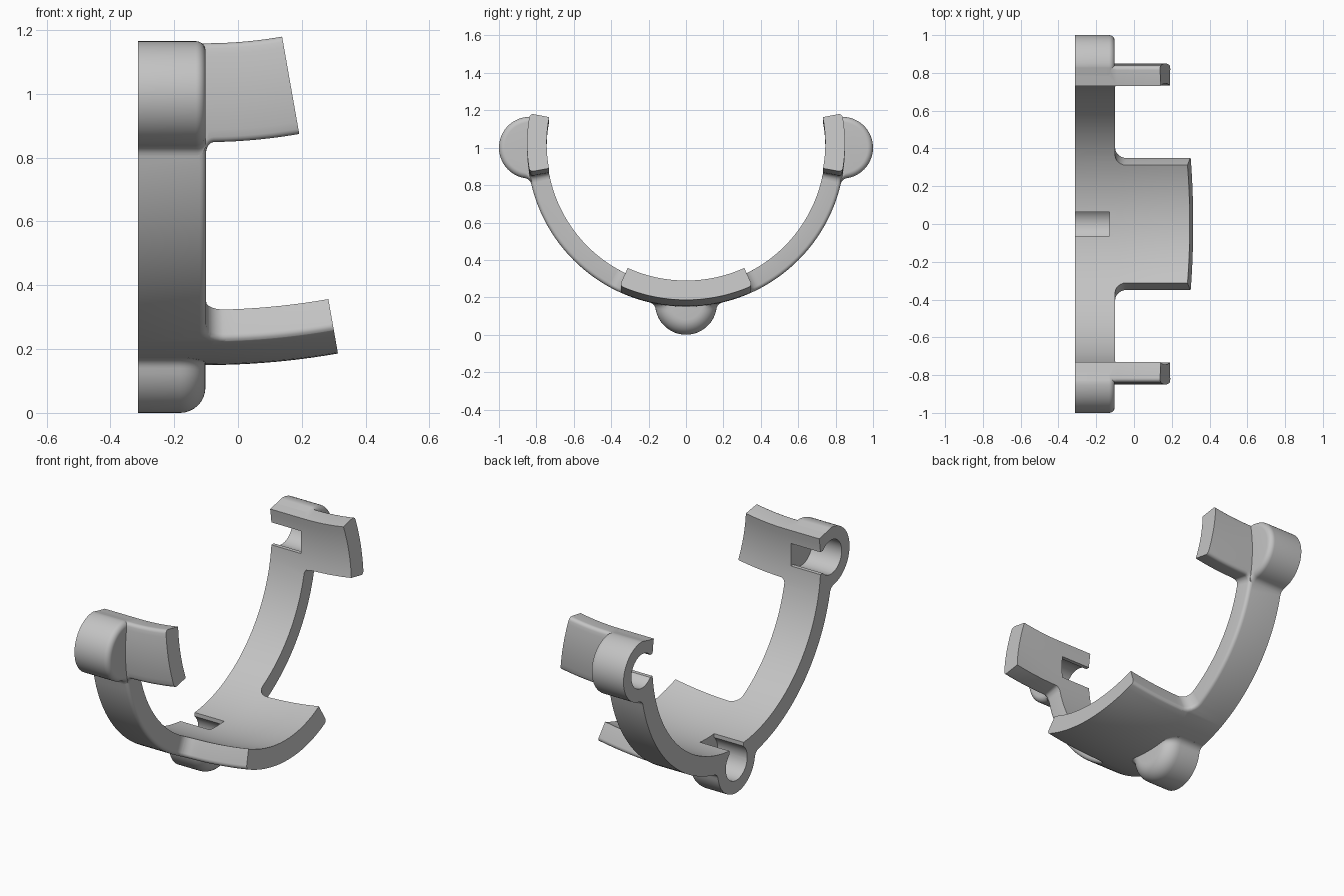
import bpy, bmesh
from math import sin, cos, pi, radians, atan2, sqrt, hypot
from mathutils import Vector

cube = bpy.data.objects.get("Cube")
if cube:
    bpy.data.objects.remove(cube, do_unlink=True)

OUTER, INNER, HUB_Z = 0.85, 0.745, 1.0      # half-ring radii and centre height
BACK, EDGE = -0.313, -0.1                   # ring extent along x
BEND, BEND_ANGLE = 2.38, radians(10)        # upward bend of the tabs
KNOB_C, KNOB_R, FILLET = 0.835, 0.165, 0.04

grey = bpy.data.materials.new("light_grey")
grey.use_nodes = True
grey.diffuse_color = (0.55, 0.55, 0.55, 1)
grey.node_tree.nodes["Principled BSDF"].inputs["Base Color"].default_value = (0.55, 0.55, 0.55, 1)


def make_object(name, bm):
    bmesh.ops.recalc_face_normals(bm, faces=bm.faces[:])
    mesh = bpy.data.meshes.new(name)
    bm.to_mesh(mesh)
    bm.free()
    mesh.materials.append(grey)
    obj = bpy.data.objects.new(name, mesh)
    bpy.context.collection.objects.link(obj)
    return obj


def arc(cx, cy, r, a0, a1, n):
    return [(cx + r * cos(a0 + (a1 - a0) * i / n), cy + r * sin(a0 + (a1 - a0) * i / n))
            for i in range(n + 1)]


def place(x, u, v, phi, side):
    """Radial u and tangential v at ring angle phi (0 = bottom) to model space."""
    return Vector((x, side * (u * sin(phi) + v * cos(phi)), HUB_Z - u * cos(phi) + v * sin(phi)))


def loft(name, layers, phi, side):
    """Closed solid through (x, outline) layers."""
    bm = bmesh.new()
    rings = [[bm.verts.new(place(x, u, v, phi, side)) for u, v in outline] for x, outline in layers]
    for a, b in zip(rings, rings[1:]):
        for i in range(len(a)):
            j = (i + 1) % len(a)
            bm.faces.new((a[i], a[j], b[j], b[i]))
    bm.faces.new(rings[0])
    bm.faces.new(rings[-1])
    return make_object(name, bm)


# Half ring with three tabs: a flat plan, thickened, rounded, cut and wrapped
def build_bracket():
    tip = EDGE + BEND * BEND_ANGLE
    s1, sa, sb = (OUTER * radians(d) for d in (24.7, 79.5, 101))
    f1, f2 = 0.065, 0.035
    half = [(s1, tip)]
    half += arc(s1 + f1, EDGE + f1, f1, pi, 1.5 * pi, 6)
    half += arc(sa - f2, EDGE + f2, f2, 1.5 * pi, 2 * pi, 6)
    half += [(sa, tip), (sb, tip), (sb, BACK)]
    plan = half + [(-s, x) for s, x in reversed(half)]
    bm = bmesh.new()
    face = bm.faces.new([bm.verts.new((s, x, 0)) for s, x in plan])
    rounded = [e for e in face.edges
               if not any(all(abs(v.co.y - x) < 1e-4 for v in e.verts) for x in (BACK, tip))]
    top = bmesh.ops.extrude_face_region(bm, geom=[face], use_keep_orig=True)["geom"]
    for v in top:
        if isinstance(v, bmesh.types.BMVert):
            v.co.z = OUTER - INNER
    bmesh.ops.recalc_face_normals(bm, faces=bm.faces[:])
    bmesh.ops.bevel(bm, geom=rounded, offset=0.02, offset_type='OFFSET',
                    segments=4, profile=0.5, affect='EDGES', clamp_overlap=True)

    def cut(co, no):
        bmesh.ops.bisect_plane(bm, geom=bm.verts[:] + bm.edges[:] + bm.faces[:],
                               dist=1e-5, plane_co=co, plane_no=no)
    count = 76
    for i in range(1, count):
        cut((-sb + 2 * sb * i / count, 0, 0), (1, 0, 0))
    for i in range(10):
        cut((0, EDGE + 0.015 + 0.04 * i, 0), (0, 1, 0))

    for v in bm.verts:
        s, x, t = v.co
        p = place(x, OUTER - t, 0, s / OUTER, 1)
        if x > EDGE:
            a = (x - EDGE) / BEND
            pivot = HUB_Z - OUTER + BEND
            rho = pivot - p.z
            p.x, p.z = EDGE + rho * sin(a), pivot - rho * cos(a)
        v.co = p
    bmesh.ops.triangulate(bm, faces=[f for f in bm.faces if len(f.verts) > 4])
    return make_object("clip_bracket", bm)


# Knob outline: round nose that flares into the ring, optionally with a flat top
def knob_outline(inset, flat_top):
    r = KNOB_R - inset
    d1, d2 = OUTER + FILLET, r + FILLET
    u = (d1 * d1 - d2 * d2 + KNOB_C ** 2) / (2 * KNOB_C)
    w = sqrt(d1 * d1 - u * u)
    nose = atan2(w, u - KNOB_C)
    a0, a1 = nose + pi, atan2(w, u) + pi
    flare = arc(u, w, FILLET, a0, a1, 6)[1:]
    root = (flare[-1][0] * 0.94, flare[-1][1] * 0.94)
    lower = [(root[0], -root[1])] + [(p, -q) for p, q in reversed(flare)]
    if flat_top:
        end = pi / 2
        upper = [(KNOB_C - 0.008 * i, r - 0.002 * i) for i in range(1, 7)] + [(0.775, r * 0.75)]
    else:
        end = nose
        upper = flare + [root]
    return lower + arc(KNOB_C, 0, r, -nose, end, 28) + upper


def build_knob(name, phi, side, rounding, flat_top):
    front = EDGE - 0.002
    layers = [(BACK, knob_outline(0, flat_top))]
    for i in range(9):
        a = pi / 2 * i / 8
        layers.append((front - rounding * (1 - sin(a)), knob_outline(rounding * (1 - cos(a)), flat_top)))
    return loft(name, layers, phi, side)


# Blind keyhole socket opening to the inside of the ring
def build_socket(phi, side):
    r, h = 0.095, 0.063
    a = pi - atan2(h, sqrt(r * r - h * h))
    outline = arc(KNOB_C, 0, r, -a, a, 36) + [(0.6, h), (0.6, -h)]
    return loft("socket_cutter", [(-0.4, outline), (-0.13, outline)], phi, side)


def combine(target, tool, operation):
    mod = target.modifiers.new(operation, 'BOOLEAN')
    mod.operation, mod.solver, mod.object = operation, 'EXACT', tool
    tool.hide_render = True
    bpy.context.view_layer.objects.active = target
    bpy.ops.object.modifier_apply(modifier=mod.name)
    bpy.data.objects.remove(tool, do_unlink=True)


bracket = build_bracket()
spots = [("bottom_knob", 0, 1, 0.08, False),
         ("left_knob", pi / 2, 1, 0.03, True),
         ("right_knob", pi / 2, -1, 0.03, True)]
for spot in spots:
    combine(bracket, build_knob(*spot), 'UNION')
for _, phi, side, _, _ in spots:
    combine(bracket, build_socket(phi, side), 'DIFFERENCE')

# Smooth shading with sharp edges kept
bpy.ops.object.select_all(action='DESELECT')
bracket.select_set(True)
bpy.context.view_layer.objects.active = bracket
bpy.ops.object.shade_smooth_by_angle(angle=radians(35))
